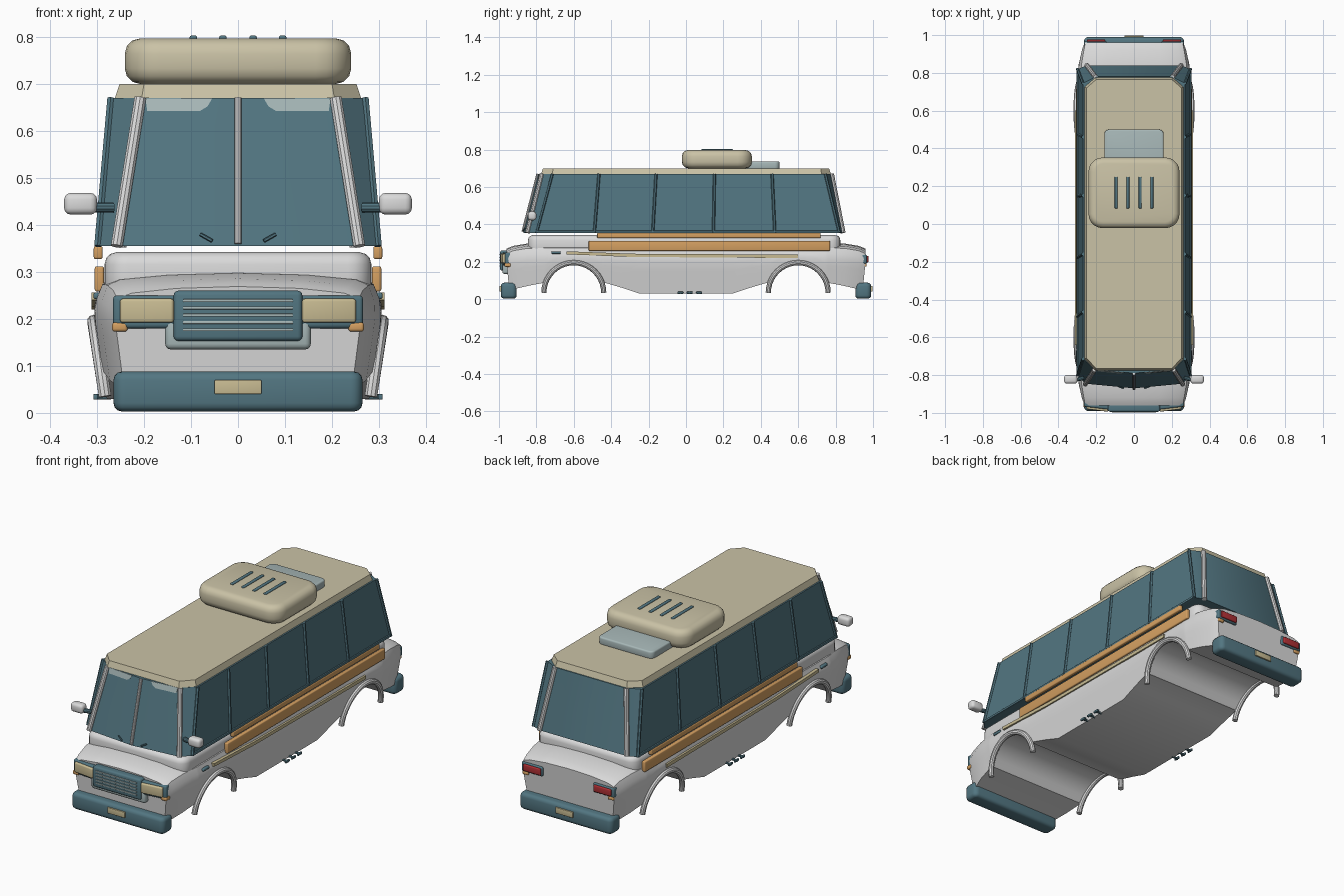
import bpy, bmesh, math
from mathutils import Vector

if "Cube" in bpy.data.objects:
    bpy.data.objects.remove(bpy.data.objects["Cube"], do_unlink=True)
parts = []


def material(name, rgb):
    m = bpy.data.materials.new(name)
    m.use_nodes = True
    m.diffuse_color = (*rgb, 1)
    m.node_tree.nodes["Principled BSDF"].inputs["Base Color"].default_value = (*rgb, 1)
    return m


WHITE = material("body white", (0.70, 0.70, 0.70))
TEAL = material("slate teal", (0.085, 0.18, 0.22))
CREAM = material("roof cream", (0.59, 0.54, 0.38))
STRAW = material("lamp straw", (0.58, 0.50, 0.29))
ORANGE = material("warm orange", (0.66, 0.35, 0.12))
RED = material("tail red", (0.43, 0.03, 0.035))
PALE = material("pale blue grey", (0.39, 0.48, 0.48))


def finish(name, mat, bm, mirror=False):
    bmesh.ops.recalc_face_normals(bm, faces=bm.faces)
    mesh = bpy.data.meshes.new(name)
    bm.to_mesh(mesh)
    bm.free()
    mesh.materials.append(mat)
    ob = bpy.data.objects.new(name, mesh)
    bpy.context.scene.collection.objects.link(ob)
    if mirror:
        ob.modifiers.new("mirror", "MIRROR").use_mirror_merge = False
    parts.append(ob)
    return ob


def loft(name, mat, rings, mirror=False):
    """Skin equal-length rings and cap both ends."""
    bm = bmesh.new()
    vs = [[bm.verts.new(p) for p in r] for r in rings]
    n = len(vs[0])
    for a, b in zip(vs, vs[1:]):
        for i in range(n):
            j = (i + 1) % n
            bm.faces.new((a[i], a[j], b[j], b[i]))
    bm.faces.new(vs[0])
    bm.faces.new(vs[-1])
    return finish(name, mat, bm, mirror)


def box(name, mat, x, y, z, edge=0.0, corner=0.0, mirror=False, turn=0.0):
    """Box from ranges; corner rounds the upright edges, edge rounds the rest."""
    bm = bmesh.new()
    bmesh.ops.create_cube(bm, size=1)
    mid = Vector([sum(r) / 2 for r in (x, y, z)])
    for v in bm.verts:
        v.co = Vector([c * (r[1] - r[0]) for c, r in zip(v.co, (x, y, z))])
    if corner:
        up = [e for e in bm.edges if abs(e.verts[0].co.z - e.verts[1].co.z) > 1e-4]
        bmesh.ops.bevel(bm, geom=up, offset=corner, segments=5, profile=0.5, affect="EDGES")
    if edge:
        es = bm.edges[:]
        if corner:
            es = [e for e in es if abs(e.verts[0].co.z - e.verts[1].co.z) < 1e-4]
        bmesh.ops.bevel(bm, geom=es, offset=edge, segments=3, profile=0.5, affect="EDGES")
    c, s = math.cos(turn), math.sin(turn)
    for v in bm.verts:
        v.co = mid + Vector((v.co.x * c - v.co.y * s, v.co.x * s + v.co.y * c, v.co.z))
    return finish(name, mat, bm, mirror)


def tube(name, mat, path, radius, mirror=False, sides=10):
    path = [Vector(p) for p in path]
    rings = []
    for i, p in enumerate(path):
        d = (path[min(i + 1, len(path) - 1)] - path[max(i - 1, 0)]).normalized()
        u = d.cross(Vector((1, 0, 0) if abs(d.x) < 0.7 else (0, 1, 0))).normalized()
        w = d.cross(u)
        angles = [2 * math.pi * k / sides for k in range(sides)]
        rings.append([p + radius * (u * math.cos(a) + w * math.sin(a)) for a in angles])
    return loft(name, mat, rings, mirror)


def prism(name, mat, pts, depth, mirror=False):
    return loft(name, mat, [pts, [Vector(p) + Vector(depth) for p in pts]], mirror)


def lerp(a, b, t):
    return a + (b - a) * t


def ramp(v, keys):
    """Piecewise linear lookup."""
    for (a, p), (b, q) in zip(keys, keys[1:]):
        if v <= b:
            return lerp(p, q, max(0, (v - a) / (b - a)))
    return keys[-1][1]


# Lower body: lofted along y, with full-width wheel wells
ARCH_Y, ARCH_R, ARCH_Z = 0.6, 0.16, 0.03
HALF_W = 0.305


def side(z):
    return ramp(z, [(0.02, 0.91), (0.12, 0.96), (0.2, 1.0), (0.235, 1.0), (0.26, 0.96), (0.3, 0.92)])


def body_ring(y):
    a = abs(y)
    w = ramp(a, [(0, HALF_W), (0.75, HALF_W), (0.85, 0.292), (0.92, 0.276), (0.96, 0.262)])
    t = ramp(a, [(0, 0.29), (0.84, 0.285), (0.93, 0.27), (0.96, 0.255)])
    b = ramp(a, [(0, 0.03), (0.25, 0.03), (0.43, 0.09), (0.75, 0.09), (0.95, 0.05)])
    well = ARCH_R ** 2 - (a - ARCH_Y) ** 2
    if well > 0:
        b = max(b, ARCH_Z + math.sqrt(well))
    half = [(0.6 * w, b)]
    for k in range(7):
        z = lerp(b, t - 0.012, k / 6)
        half.append((w * side(z), z))
    half += [(w * 0.86, t), (w * 0.5, t + 0.01)]
    ring = half + [(0, t + 0.014)] + [(-x, z) for x, z in reversed(half)]
    lean = ramp(a, [(0, 0), (0.85, 0), (0.96, 0.1)])
    return [(x, y - math.copysign(lean * max(0, 0.2 - z), y), z) for x, z in ring]


arch_angles = [math.pi * k / 20 for k in range(21)]
half_ys = [0.25, 0.35, 0.8, 0.85, 0.92, 0.945, 0.96]
half_ys += [ARCH_Y + ARCH_R * math.cos(a) for a in arch_angles]
loft("lower_body", WHITE, [body_ring(y) for y in sorted([-v for v in half_ys] + half_ys)])
box("belt_panel", WHITE, (-0.284, 0.284), (-0.845, 0.825), (0.24, 0.342), 0.026, 0.05)

# Wheel arch trims
for tag, s in (("front", -1), ("rear", 1)):
    pts = [(0, ARCH_Y * s + ARCH_R * math.cos(a), ARCH_Z + 0.005 + ARCH_R * math.sin(a)) for a in arch_angles]
    tube(tag + "_wheel_arch", WHITE, [(HALF_W * side(z) + 0.003, y, z) for _, y, z in pts], 0.014, True)

# Glass cabin and roof
Z0, Z1 = 0.355, 0.67


def plan(z, front, back, half):
    """Plan outline with cut corners: centre front, corners, sides, back."""
    (fc, fx, fy), (sf, sb), (bx, by) = front, half[1:], back
    r = [(fx, fy), (half[0], sf), (half[0], sb), (bx, by)]
    return [(0, fc, z)] + [(x, y, z) for x, y in r] + [(-x, y, z) for x, y in reversed(r)]


loft("glass_cabin", TEAL, [
    plan(Z0, (-0.87, 0.26, -0.845), (0.25, 0.84), (0.298, -0.80, 0.82)),
    plan(Z1, (-0.79, 0.205, -0.77), (0.2, 0.78), (0.27, -0.715, 0.745))])
loft("roof", CREAM, [
    plan(Z1, (-0.775, 0.205, -0.775), (0.205, 0.775), (0.262, -0.715, 0.725)),
    plan(0.70, (-0.765, 0.2, -0.765), (0.2, 0.765), (0.252, -0.71, 0.72))])

# Window pillars and rails
tube("centre_pillar", WHITE, [(0, -0.872, Z0 + 0.005), (0, -0.792, Z1)], 0.008)
tube("front_pillar", WHITE, [(0.258, -0.848, Z0), (0.208, -0.77, Z1)], 0.013, True)
tube("rear_pillar", WHITE, [(0.25, 0.84, Z0), (0.203, 0.778, Z1)], 0.013, True)
for low, high in ((-0.80, -0.715), (-0.49, -0.465), (-0.178, -0.16), (0.147, 0.152), (0.475, 0.46), (0.82, 0.745)):
    tube("side_window_bar", TEAL, [(0.299, low, Z0), (0.271, high, Z1)], 0.008, True, 6)
box("window_rail", TEAL, (0.29, 0.304), (-0.8, 0.82), (0.353, 0.366), 0.003, mirror=True)


def windshield(x, z, out=0.004):
    t = (z - Z0) / (Z1 - Z0)
    return (x, lerp(-0.87, -0.79, t) + lerp(0.025, 0.02, t) * x / lerp(0.26, 0.205, t) - out, z)


# Sun visors and wipers
visor = [(0.055, 0.669), (0.065, 0.652), (0.082, 0.642), (0.193, 0.642), (0.197, 0.669)]
prism("sun_visor", PALE, [windshield(x, z, 0.002) for x, z in visor], (0, 0.005, 0), True)
tube("wiper", TEAL, [windshield(0.055, 0.366, 0.008), windshield(0.08, 0.38, 0.006)], 0.004, True, 6)

# Door mirrors
tube("mirror_arm", TEAL, [(0.265, -0.815, 0.437), (0.31, -0.825, 0.437)], 0.011, True)
box("mirror_head", WHITE, (0.3, 0.37), (-0.845, -0.80), (0.422, 0.468), 0.014, mirror=True)

# Side planks, trim strip, handles and sill vents
box("lower_plank", ORANGE, (0.285, 0.305), (-0.52, 0.77), (0.258, 0.312), 0.005, mirror=True)
box("upper_plank", ORANGE, (0.288, 0.307), (-0.475, 0.72), (0.327, 0.355), 0.005, mirror=True)
strip = [(-0.64, 0.24), (-0.3, 0.226), (0.6, 0.22), (0.6, 0.238), (-0.28, 0.243), (-0.64, 0.256)]
prism("side_strip", STRAW, [(0.29, y, z) for y, z in strip], (0.022, 0, 0), True)
box("door_handle", TEAL, (0.285, 0.308), (-0.72, -0.67), (0.242, 0.256), 0.005, mirror=True)
for i in range(3):
    y = -0.03 + 0.05 * i
    tube("sill_vent", TEAL, [(0.27, y, 0.034), (0.308, y, 0.034)], 0.006, True, 8)
    box("sill_vent_cap", TEAL, (0.298, 0.308), (y - 0.016, y + 0.016), (0.028, 0.04), 0.003, mirror=True)

# Bumpers and plates
for tag, s in (("front", -1), ("rear", 1)):
    box(tag + "_bumper", TEAL, (-0.265, 0.265), sorted((s * 0.905, s * 0.99)), (0.003, 0.088), 0.018, 0.025)
    box(tag + "_plate", STRAW, (-0.05, 0.05), sorted((s * 0.985, s * 0.997)), (0.04, 0.07), 0.002)

# Grille and headlights
box("grille_surround", PALE, (-0.155, 0.155), (-0.982, -0.94), (0.135, 0.2), 0.012)
box("grille_frame", TEAL, (-0.137, 0.137), (-0.994, -0.94), (0.153, 0.26), 0.01)
for i in range(5):
    z = 0.177 + i * 0.0155
    box("grille_slat", PALE, (-0.117, 0.117), (-0.998, -0.99), (z - 0.003, z + 0.003), 0.001)
box("headlight_housing", TEAL, (0.12, 0.265), (-0.975, -0.935), (0.18, 0.25), 0.008, mirror=True, turn=0.12)
box("headlight", STRAW, (0.135, 0.25), (-0.987, -0.95), (0.192, 0.243), 0.006, mirror=True, turn=0.12)
box("front_indicator", ORANGE, (0.235, 0.268), (-0.97, -0.935), (0.173, 0.193), 0.006, mirror=True)

# Tail lights
box("tail_housing", TEAL, (0.145, 0.265), (0.935, 0.967), (0.19, 0.238), 0.006, mirror=True)
box("tail_light", RED, (0.152, 0.25), (0.955, 0.976), (0.197, 0.231), 0.004, mirror=True)
box("rear_indicator", ORANGE, (0.228, 0.26), (0.935, 0.966), (0.174, 0.19), 0.004, mirror=True)

# Rooftop cooler with slots, and hatch
box("roof_cooler", CREAM, (-0.241, 0.241), (-0.022, 0.352), (0.7, 0.797), 0.033, 0.075)
box("roof_hatch", PALE, (-0.157, 0.157), (0.28, 0.5), (0.695, 0.736), 0.008, 0.025)
for x in (0.032, 0.095):
    box("cooler_slot", TEAL, (x - 0.008, x + 0.008), (0.082, 0.25), (0.785, 0.803), 0.004, mirror=True)

# Smooth shading with sharp edges kept
bpy.ops.object.select_all(action="DESELECT")
for ob in parts:
    ob.select_set(True)
bpy.context.view_layer.objects.active = parts[0]
bpy.ops.object.shade_smooth_by_angle(angle=math.radians(35))
